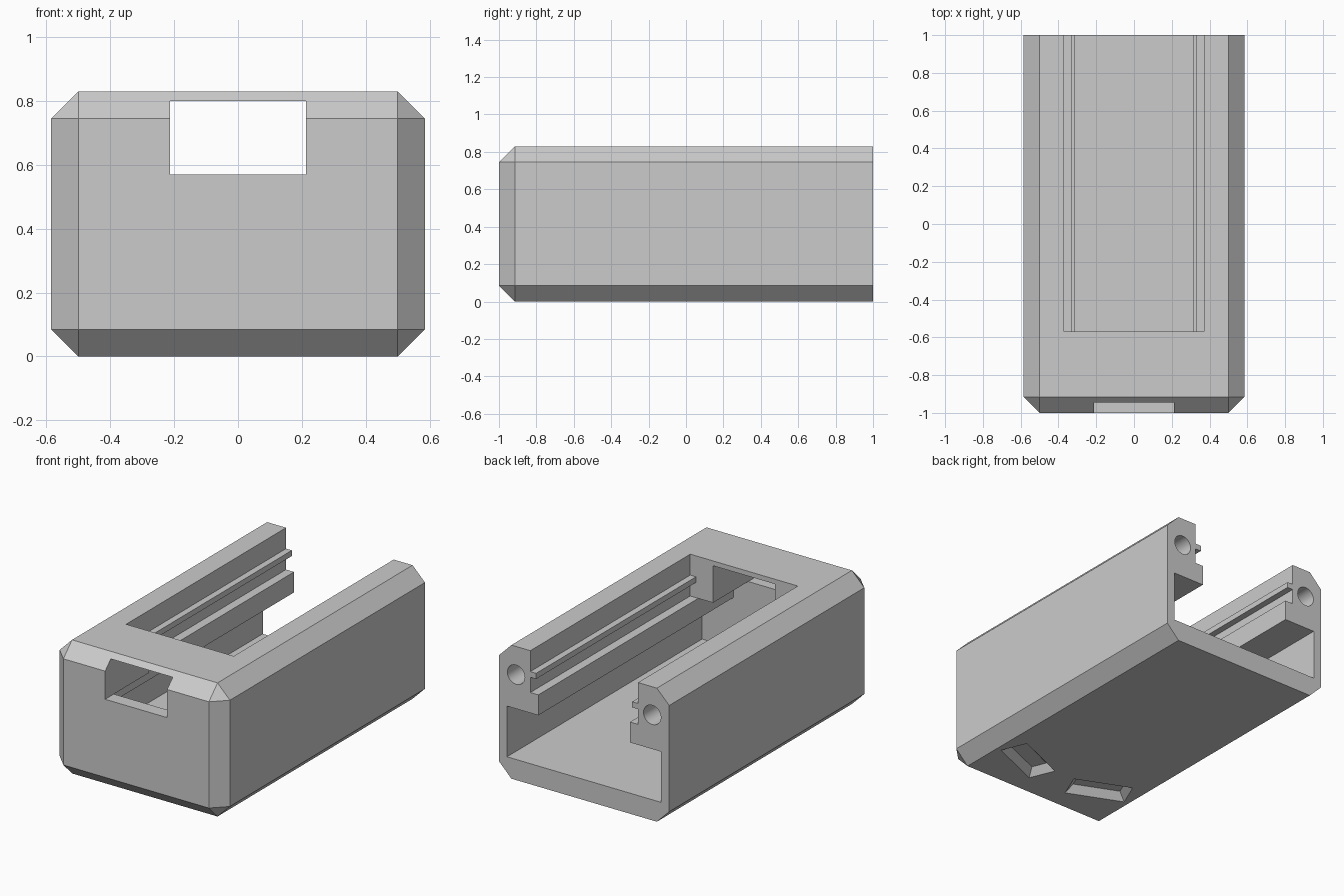
import bpy
import bmesh
import math
from mathutils import Matrix, Vector

cube = bpy.data.objects.get("Cube")
if cube:
    bpy.data.objects.remove(cube, do_unlink=True)

# Single plain grey plastic
GREY = (0.6, 0.6, 0.6, 1.0)
grey = bpy.data.materials.new("grey plastic")
grey.use_nodes = True
grey.diffuse_color = GREY
grey.node_tree.nodes["Principled BSDF"].inputs["Base Color"].default_value = GREY

W, H, CH = 0.585, 0.83, 0.085       # half width, height, chamfer
INNER = -1 + CH                     # inside of the front wall
FLOOR, LEDGE, SILL = 0.128, 0.443, 0.57
OPEN = -0.57                        # front end of the top opening


def make_object(name, bm):
    bmesh.ops.recalc_face_normals(bm, faces=bm.faces)
    mesh = bpy.data.meshes.new(name)
    bm.to_mesh(mesh)
    bm.free()
    mesh.materials.append(grey)
    obj = bpy.data.objects.new(name, mesh)
    bpy.context.collection.objects.link(obj)
    return obj


def channel(name, half, y0, y1):
    """Extrude a mirrored x-z half profile along y."""
    bm = bmesh.new()
    pts = half + [(-x, z) for x, z in reversed(half)]
    face = bm.faces.new([bm.verts.new((x, y0, z)) for x, z in pts])
    new = bmesh.ops.extrude_face_region(bm, geom=[face])["geom"]
    bmesh.ops.translate(bm, vec=(0, y1 - y0, 0),
                        verts=[v for v in new if isinstance(v, bmesh.types.BMVert)])
    return make_object(name, bm)


def screw_hole(x):
    bm = bmesh.new()
    mat = Matrix.Translation((x, 0.9, 0.655)) @ Matrix.Rotation(math.pi / 2, 4, "X")
    bmesh.ops.create_cone(bm, cap_ends=True, segments=24, radius1=0.06,
                          radius2=0.06, depth=0.5, matrix=mat)
    return make_object("screw_hole_cutter", bm)


def foot_pocket(x, y):
    """Tapered recess lying across the line to the centre of the base."""
    bm = bmesh.new()
    bmesh.ops.create_cube(bm, size=1)
    depth, taper = 0.045, 0.037
    for v in bm.verts:
        t = taper if v.co.z > 0 else -taper
        sx, sy = math.copysign(1, v.co.x), math.copysign(1, v.co.y)
        v.co = Vector((sx * (0.18 - t), sy * (0.085 - t),
                       depth if t > 0 else -depth))
    turn = math.atan2(y, x) + math.pi / 2
    bm.transform(Matrix.Translation((x, y, 0)) @ Matrix.Rotation(turn, 4, "Z"))
    return make_object("foot_pocket_cutter", bm)


# Housing: box chamfered on every edge except around the open back
bm = bmesh.new()
bmesh.ops.create_cube(bm, size=1)
for v in bm.verts:
    v.co = Vector((v.co.x * 2 * W, v.co.y * 2, (v.co.z + 0.5) * H))
edges = [e for e in bm.edges if not all(v.co.y > 0 for v in e.verts)]
bmesh.ops.bevel(bm, geom=edges, offset=CH, offset_type="OFFSET",
                segments=1, affect="EDGES", profile=0.5)
housing = make_object("housing", bm)

cutters = [
    # Wide lower bay with a narrower neck above it
    channel("bay_cutter", [(0.53, FLOOR), (0.53, LEDGE), (0.315, LEDGE), (0.315, SILL)],
            INNER, 1.1),
    # Top opening, leaving a thin guide rail on each side
    channel("opening_cutter", [(0.3, 0.5), (0.3, SILL), (0.37, SILL), (0.37, 0.665),
                               (0.33, 0.665), (0.33, 0.7), (0.37, 0.7), (0.37, 0.9)],
            OPEN, 1.1),
    # Front slot
    channel("slot_cutter", [(0.213, SILL), (0.213, 0.8)], -1.1, -0.5),
]
# Screw holes in the back ends and pockets in the underside
cutters += [screw_hole(x) for x in (-0.468, 0.468)]
cutters += [foot_pocket(sx * 0.27, sy * 0.64) for sx in (-1, 1) for sy in (-1, 1)]

bpy.ops.object.select_all(action="DESELECT")
bpy.context.view_layer.objects.active = housing
housing.select_set(True)
for cutter in cutters:
    cutter.hide_render = True
    mod = housing.modifiers.new(cutter.name, "BOOLEAN")
    mod.operation = "DIFFERENCE"
    mod.solver = "EXACT"
    mod.object = cutter
    bpy.ops.object.modifier_apply(modifier=mod.name)
    bpy.data.objects.remove(cutter, do_unlink=True)

bpy.ops.object.shade_smooth_by_angle(angle=math.radians(30))
